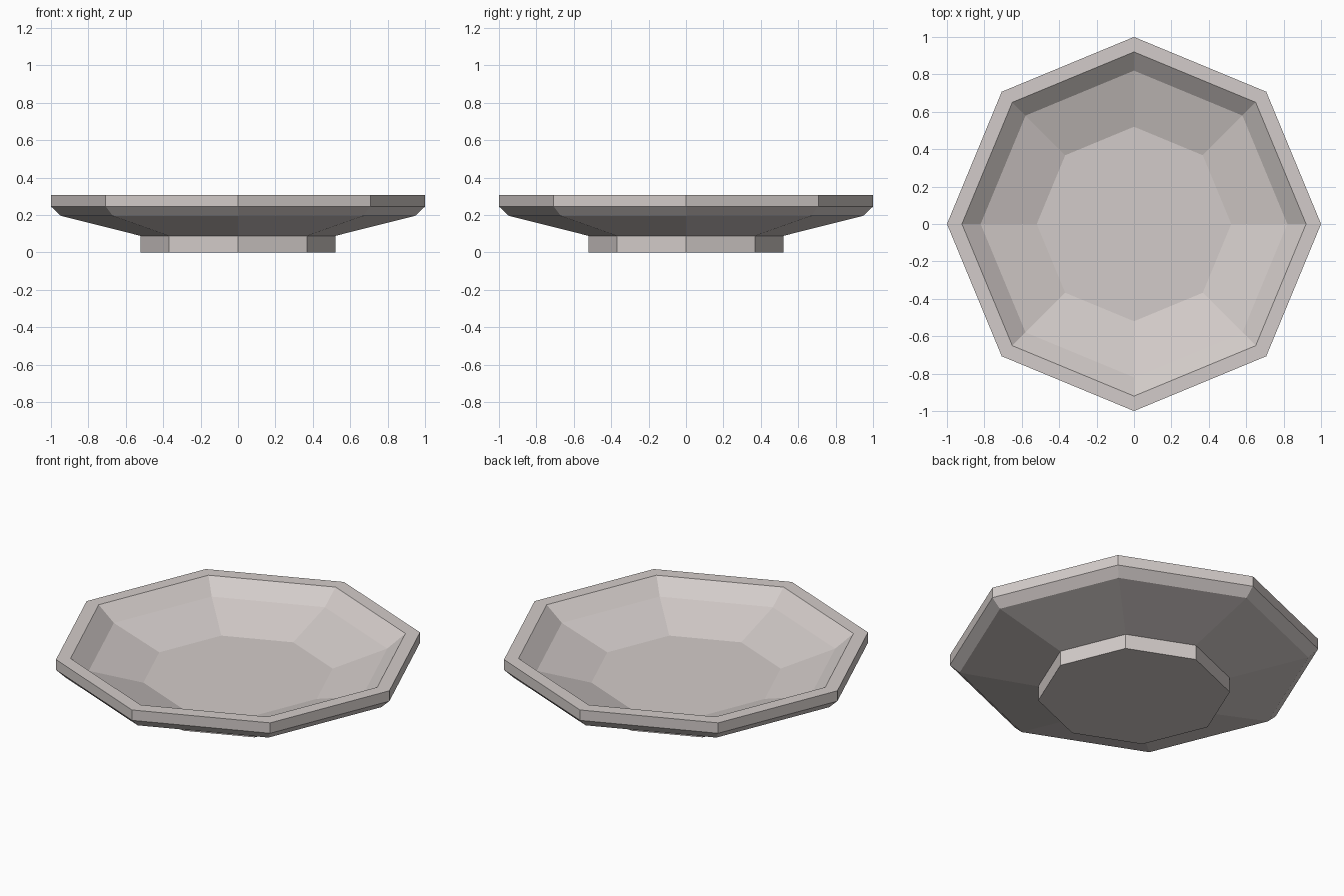
import bpy, bmesh, math

if "Cube" in bpy.data.objects:
    bpy.data.objects.remove(bpy.data.objects["Cube"])

SIDES = 8

# One warm light-grey colour
mat = bpy.data.materials.new("warm light grey")
mat.diffuse_color = (0.65, 0.60, 0.585, 1)
mat.use_nodes = True
mat.node_tree.nodes["Principled BSDF"].inputs["Base Color"].default_value = mat.diffuse_color

# Profile (radius, height): foot, underside, rim, then inside down to the well
profile = [(0.52, 0.0), (0.52, 0.088), (0.947, 0.195), (1.0, 0.245),
           (1.0, 0.307), (0.92, 0.307), (0.82, 0.225), (0.52, 0.13)]

bm = bmesh.new()
rings = [[bm.verts.new((r * math.cos(2 * math.pi * i / SIDES),
                        r * math.sin(2 * math.pi * i / SIDES), z))
          for i in range(SIDES)] for r, z in profile]

# Walls between neighbouring rings
for a, b in zip(rings, rings[1:]):
    for i in range(SIDES):
        j = (i + 1) % SIDES
        bm.faces.new((a[i], a[j], b[j], b[i]))

# Base and inner floor
bm.faces.new(rings[0][::-1])
bm.faces.new(rings[-1])
bmesh.ops.recalc_face_normals(bm, faces=bm.faces)

mesh = bpy.data.meshes.new("plate")
bm.to_mesh(mesh)
bm.free()
mesh.materials.append(mat)
plate = bpy.data.objects.new("plate", mesh)
bpy.context.collection.objects.link(plate)
